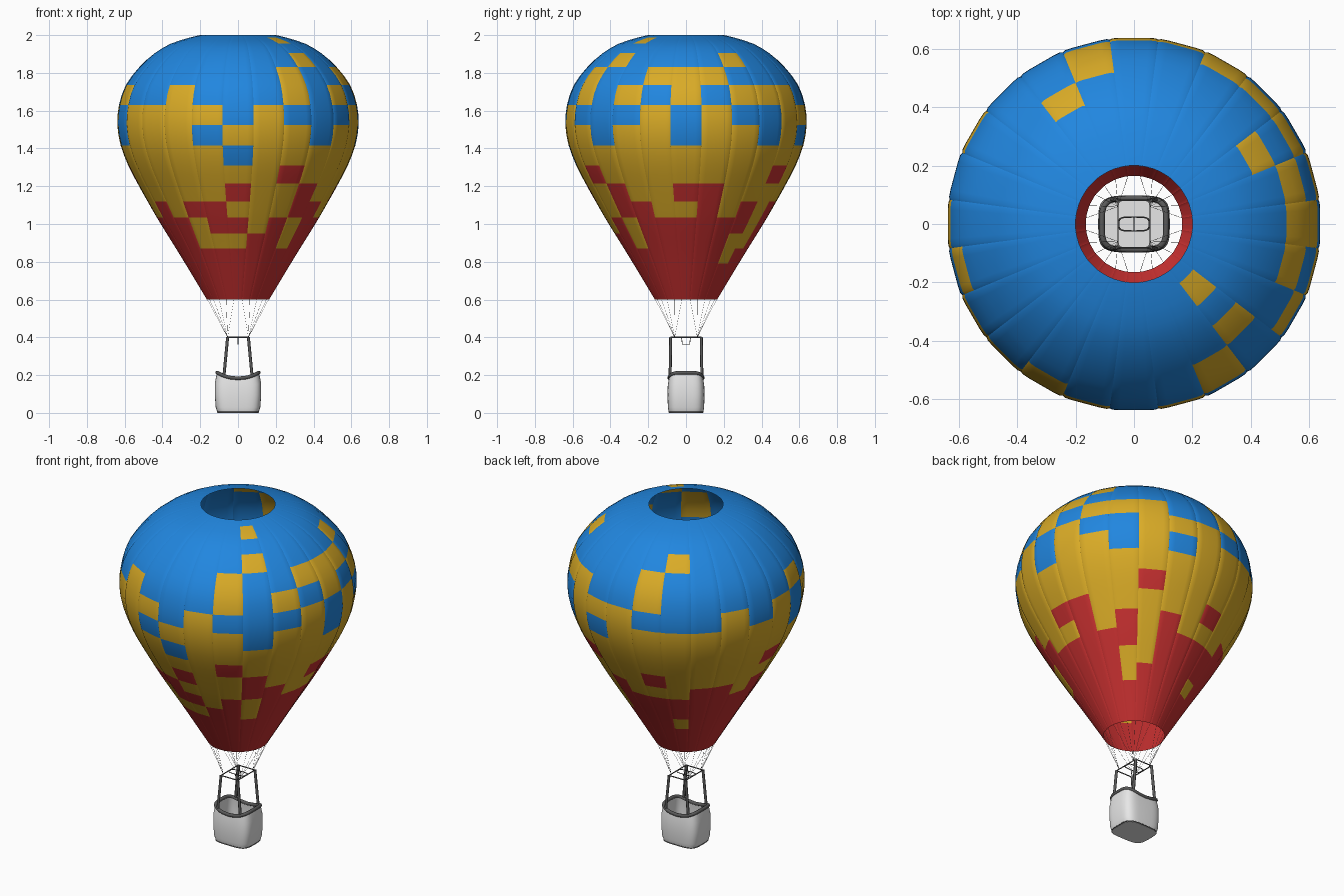
import bpy, bmesh, math
from mathutils import Vector

if "Cube" in bpy.data.objects:
    bpy.data.objects.remove(bpy.data.objects["Cube"])


def material(name, rgb):
    m = bpy.data.materials.new(name)
    m.diffuse_color = (*rgb, 1)
    m.use_nodes = True
    m.node_tree.nodes["Principled BSDF"].inputs["Base Color"].default_value = m.diffuse_color
    return m


RED = material("red fabric", (0.58, 0.03, 0.03))
YELLOW = material("yellow fabric", (0.70, 0.41, 0.02))
BLUE = material("blue fabric", (0.015, 0.24, 0.74))
GREY = material("light grey wicker", (0.8, 0.8, 0.8))
DARK = material("dark grey trim", (0.10, 0.10, 0.10))


def add_mesh(name, bm, mats):
    me = bpy.data.meshes.new(name)
    bm.to_mesh(me)
    bm.free()
    ob = bpy.data.objects.new(name, me)
    bpy.context.collection.objects.link(ob)
    for m in mats:
        me.materials.append(m)
    return ob


def tubes(name, paths, radius, mat, cyclic=False, res=2):
    cu = bpy.data.curves.new(name, 'CURVE')
    cu.dimensions = '3D'
    cu.bevel_depth = radius
    cu.bevel_resolution = res
    cu.use_fill_caps = True
    for pts in paths:
        sp = cu.splines.new('POLY')
        sp.points.add(len(pts) - 1)
        for p, co in zip(sp.points, pts):
            p.co = (*co, 1)
        sp.use_cyclic_u = cyclic
        sp.use_smooth = True
    ob = bpy.data.objects.new(name, cu)
    bpy.context.collection.objects.link(ob)
    cu.materials.append(mat)
    return ob


# --- envelope: 24 flat gores with rounded seams, 17 rows of panels (radius, height) ---
PROFILE = [(.165, .6), (.225, .70), (.279, .79), (.328, .87), (.378, .95), (.430, 1.035),
           (.479, 1.12), (.532, 1.215), (.581, 1.31), (.621, 1.415), (.639, 1.525),
           (.630, 1.63), (.594, 1.735), (.523, 1.83), (.44, 1.905), (.355, 1.955),
           (.255, 1.987), (.2, 2.0)]
GORES, STEPS = 24, 2
ACROSS = [-1, -.88, -.6, 0, .6, .88]        # positions across a gore, -1 is the seam

# per gore, counted from the front towards +x: rows of red, first blue row
RED_ROWS = [3, 4, 5, 3, 6, 5, 5, 7, 5, 2, 3, 6, 5, 5, 5, 6, 6, 5, 6, 5, 6, 5, 3, 3]
BLUE_FROM = [10, 11, 13, 9, 12, 13, 13, 13, 12, 12, 12, 11,
             11, 13, 10, 10, 11, 10, 11, 12, 11, 11, 12, 11]
# single panels that break the bands
EXTRA_RED = {0: (4, 6), 2: (7,), 3: (5, 6), 6: (6,), 9: (4, 5), 10: (7,),
             13: (6,), 18: (7,), 22: (5,), 23: (4, 5)}
EXTRA_YELLOW = {3: (13, 15), 8: (13,), 14: (2, 13)}
EXTRA_BLUE = {0: (8,), 2: (10,), 4: (10,), 5: (11,), 6: (9, 10), 7: (11,), 8: (10,),
              9: (9, 10), 11: (9,), 13: (10,), 19: (9, 10), 23: (9,)}


def panel_colour(g, row):
    for idx, extra in ((0, EXTRA_RED), (1, EXTRA_YELLOW), (2, EXTRA_BLUE)):
        if row in extra.get(g, ()):
            return idx
    return 0 if row < RED_ROWS[g] else 2 if row >= BLUE_FROM[g] else 1


def smooth_profile(pts, steps):
    out = []
    for i in range(len(pts) - 1):
        p0, p1, p2, p3 = (Vector(pts[min(max(i + k, 0), len(pts) - 1)]) for k in (-1, 0, 1, 2))
        for s in range(steps):
            t = s / steps
            out.append(0.5 * (2 * p1 + (p2 - p0) * t + (2 * p0 - 5 * p1 + 4 * p2 - p3) * t * t
                              + (3 * p1 - p0 - 3 * p2 + p3) * t ** 3))
    return out + [Vector(pts[-1])]


bm = bmesh.new()
w = len(ACROSS)
n = GORES * w
half = math.pi / GORES
rings = []
for r, z in smooth_profile(PROFILE, STEPS):
    ring = []
    for i in range(n):
        u = ACROSS[i % w]
        a = (i // w * 2 + u) * half - math.pi / 2
        rr = r / math.cos(u * half) * (1 - 0.010 * abs(u) ** 10)
        ring.append(bm.verts.new((rr * math.cos(a), rr * math.sin(a), z)))
    rings.append(ring)
for j in range(len(rings) - 1):
    for i in range(n):
        k = (i + 1) % n
        f = bm.faces.new((rings[j][i], rings[j][k], rings[j + 1][k], rings[j + 1][i]))
        f.smooth = True
        f.material_index = panel_colour(i // w, j // STEPS)
    for i in range(0, n, w):
        bm.edges.get((rings[j][i], rings[j + 1][i])).smooth = False
add_mesh("envelope", bm, [RED, YELLOW, BLUE])


# --- basket: rounded-rectangle sections, saddle-shaped top, hollow inside ---
def section(a, b, z, lift=0.0, count=48):
    pts = []
    for i in range(count):
        t = 2 * math.pi * i / count
        c, s = math.cos(t), math.sin(t)
        x = a * math.copysign(abs(c) ** 0.5, c)
        y = b * math.copysign(abs(s) ** 0.5, s)
        pts.append((x, y, z + lift * (x / a) ** 2))
    return pts


LIFT = 0.03
levels = [(.108, .090, .0, 0), (.112, .093, .012, 0), (.118, .096, .03, .0), (.123, .098, .09, .008),
          (.122, .097, .14, .018), (.113, .091, .178, LIFT),
          (.104, .082, .178, LIFT), (.110, .088, .12, .01), (.104, .084, .02, 0)]
bm = bmesh.new()
loops = [[bm.verts.new(p) for p in section(*lv)] for lv in levels]
for lo, hi in zip(loops, loops[1:]):
    for i in range(len(lo)):
        k = (i + 1) % len(lo)
        bm.faces.new((lo[i], lo[k], hi[k], hi[i]))
bm.faces.new(loops[-1])
bm.faces.new(loops[0][::-1])
for f in bm.faces:
    f.smooth = len(f.verts) == 4
for loop in (loops[0], loops[5], loops[6], loops[-1]):
    for i in range(len(loop)):
        bm.edges.get((loop[i], loop[i - 1])).smooth = False
add_mesh("basket", bm, [GREY])

tubes("basket_rim", [section(.110, .088, .183, LIFT)], .010, DARK, cyclic=True)
tubes("basket_base_trim", [section(.109, .090, .004)], .003, DARK, cyclic=True)

# --- uprights, burner frame and burner ---
corners = [(sx, sy) for sx in (-1, 1) for sy in (-1, 1)]
tubes("upright", [[(sx * .074, sy * .084, .2), (sx * .055, sy * .081, .40)]
                  for sx, sy in corners], .008, DARK)
tubes("burner_frame", [[(-.055, -.081, .4), (.055, -.081, .4), (.055, .081, .4), (-.055, .081, .4)]],
      .0035, DARK, cyclic=True)
tubes("burner_loop", [section(.052, .024, .4)], .0025, DARK, cyclic=True)
tubes("burner_hanger", [[(0, -.024, .4), (0, -.019, .363), (0, .019, .363), (0, .024, .4)]],
      .002, DARK)

# --- ropes from every seam at the mouth to the frame ---
ropes = []
for g in range(GORES):
    a = math.radians((g + 0.5) * 360 / GORES)
    x, y = .164 * math.cos(a), .164 * math.sin(a)
    ropes.append([(x, y, .602), (math.copysign(.055, x), math.copysign(.06, y), .4)])
tubes("rope", ropes, .0006, DARK, res=0)
